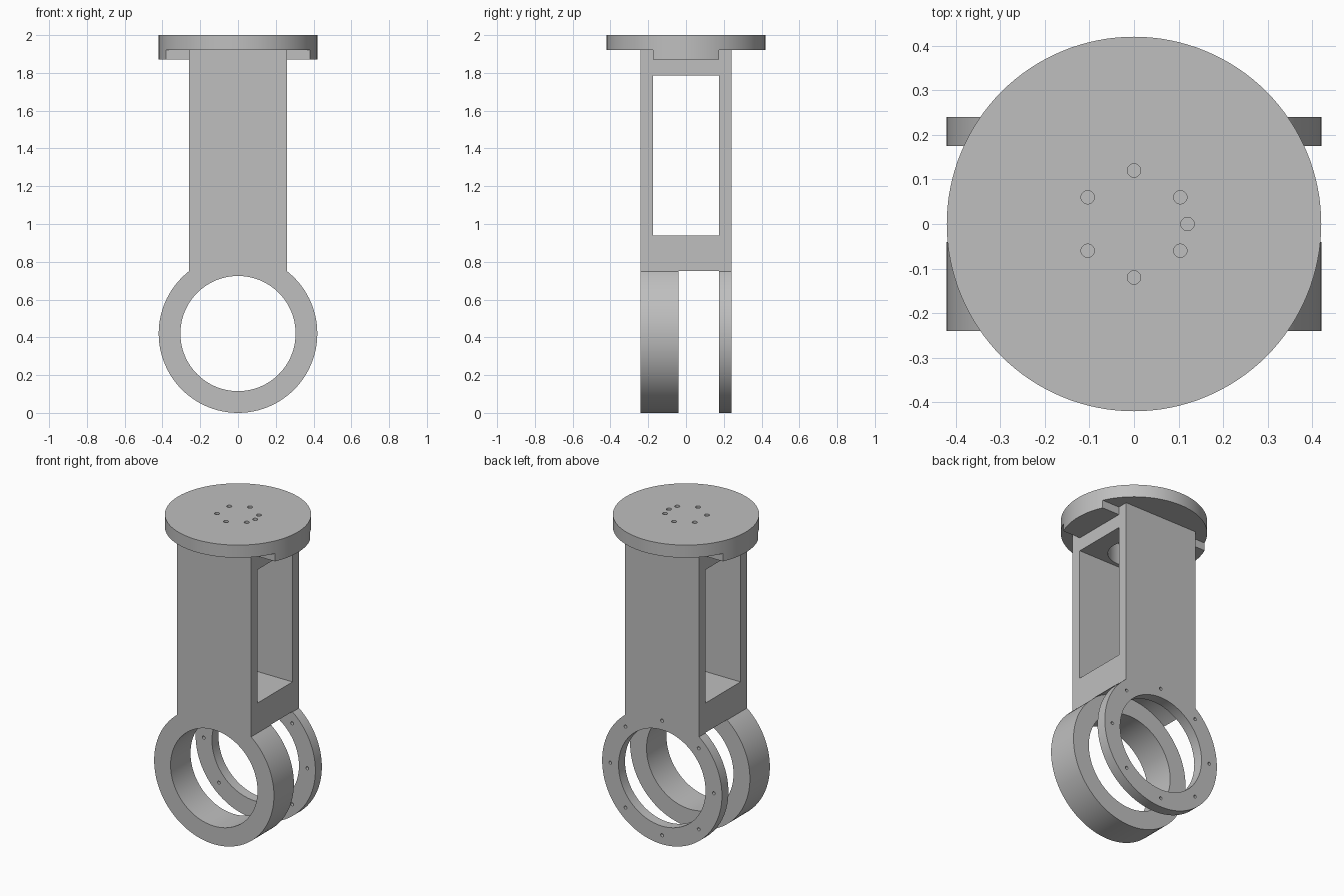
import bpy
from math import pi, sin, cos, radians

if "Cube" in bpy.data.objects:
    bpy.data.objects.remove(bpy.data.objects["Cube"], do_unlink=True)

grey = bpy.data.materials.new("plain grey")
grey.use_nodes = True
colour = (0.52, 0.52, 0.52, 1)
grey.diffuse_color = colour
grey.node_tree.nodes["Principled BSDF"].inputs["Base Color"].default_value = colour


def box(name, x, y, z):
    """Box from (low, high) ranges."""
    bpy.ops.mesh.primitive_cube_add(size=1, location=[sum(r) / 2 for r in (x, y, z)])
    ob = bpy.context.object
    ob.name = name
    ob.scale = [r[1] - r[0] for r in (x, y, z)]
    bpy.ops.object.transform_apply(location=True, rotation=True, scale=True)
    return ob


def cylinder(name, radius, axis, centre, span, sides=96):
    """Cylinder along 'y' (centre = x, z) or 'z' (centre = x, y)."""
    mid = sum(span) / 2
    along_y = axis == "y"
    loc = (centre[0], mid, centre[1]) if along_y else (*centre, mid)
    bpy.ops.mesh.primitive_cylinder_add(
        vertices=sides, radius=radius, depth=span[1] - span[0], location=loc,
        rotation=(pi / 2 if along_y else 0, 0, 0))
    ob = bpy.context.object
    ob.name = name
    bpy.ops.object.transform_apply(location=True, rotation=True, scale=True)
    return ob


def combine(target, tool, operation="DIFFERENCE"):
    mod = target.modifiers.new("shape", "BOOLEAN")
    mod.operation = operation
    mod.solver = "EXACT"
    mod.object = tool
    bpy.context.view_layer.objects.active = target
    bpy.ops.object.modifier_apply(modifier=mod.name)
    bpy.data.objects.remove(tool, do_unlink=True)


def finish(ob):
    ob.data.materials.clear()
    ob.data.materials.append(grey)
    bpy.ops.object.select_all(action="DESELECT")
    ob.select_set(True)
    bpy.context.view_layer.objects.active = ob
    bpy.ops.object.shade_smooth_by_angle(angle=radians(30))


R = 0.42            # outer radius of clamp rings and flange
HUB = (0, 0.42)     # ring centre in x, z
DEPTH = 0.24        # half depth of the arm
INNER = 0.175       # half width of the window and flange key

# Arm: box column joined to a round hub
arm = box("arm", (-0.26, 0.26), (-DEPTH, DEPTH), (0.6, 1.92))
combine(arm, cylinder("hub", R, "y", HUB, (-DEPTH, DEPTH)), "UNION")

# Hub bore and the gap that splits it into a thick and a thin ring
combine(arm, cylinder("ring_gap", R + 0.002, "y", HUB, (-0.04, INNER)))
combine(arm, cylinder("ring_bore", 0.305, "y", HUB, (-0.5, 0.5)))

# Window, key slot and shaft opening
combine(arm, box("window", (-1, 1), (-INNER, INNER), (0.94, 1.785)))
combine(arm, box("key_slot", (-1, 1), (-INNER, INNER), (1.87, 2.1)))
combine(arm, cylinder("shaft_hole", 0.15, "z", (0, 0), (1.7, 1.95)))

# Bolt holes around the thin ring
for i in range(8):
    a = i * pi / 4
    spot = (0.363 * cos(a), HUB[1] + 0.363 * sin(a))
    combine(arm, cylinder("ring_bolt", 0.01, "y", spot, (0.1, 0.3), 16))
finish(arm)

# Flange: disc with a thicker key band across its underside
flange = cylinder("flange", R, "z", (0, 0), (1.87, 2), 128)
for side in (-1, 1):
    edges = sorted((side * INNER, side))
    combine(flange, box("flange_step", (-1, 1), edges, (1.8, 1.92)))
combine(flange, cylinder("shaft_recess", 0.15, "z", (0, 0), (1.8, 1.92)))
for angle in (-90, -30, 0, 30, 90, 150, 210):
    a = radians(angle)
    spot = (0.12 * cos(a), 0.12 * sin(a))
    combine(flange, cylinder("flange_bolt", 0.015, "z", spot, (1.9, 2.1), 20))
finish(flange)
